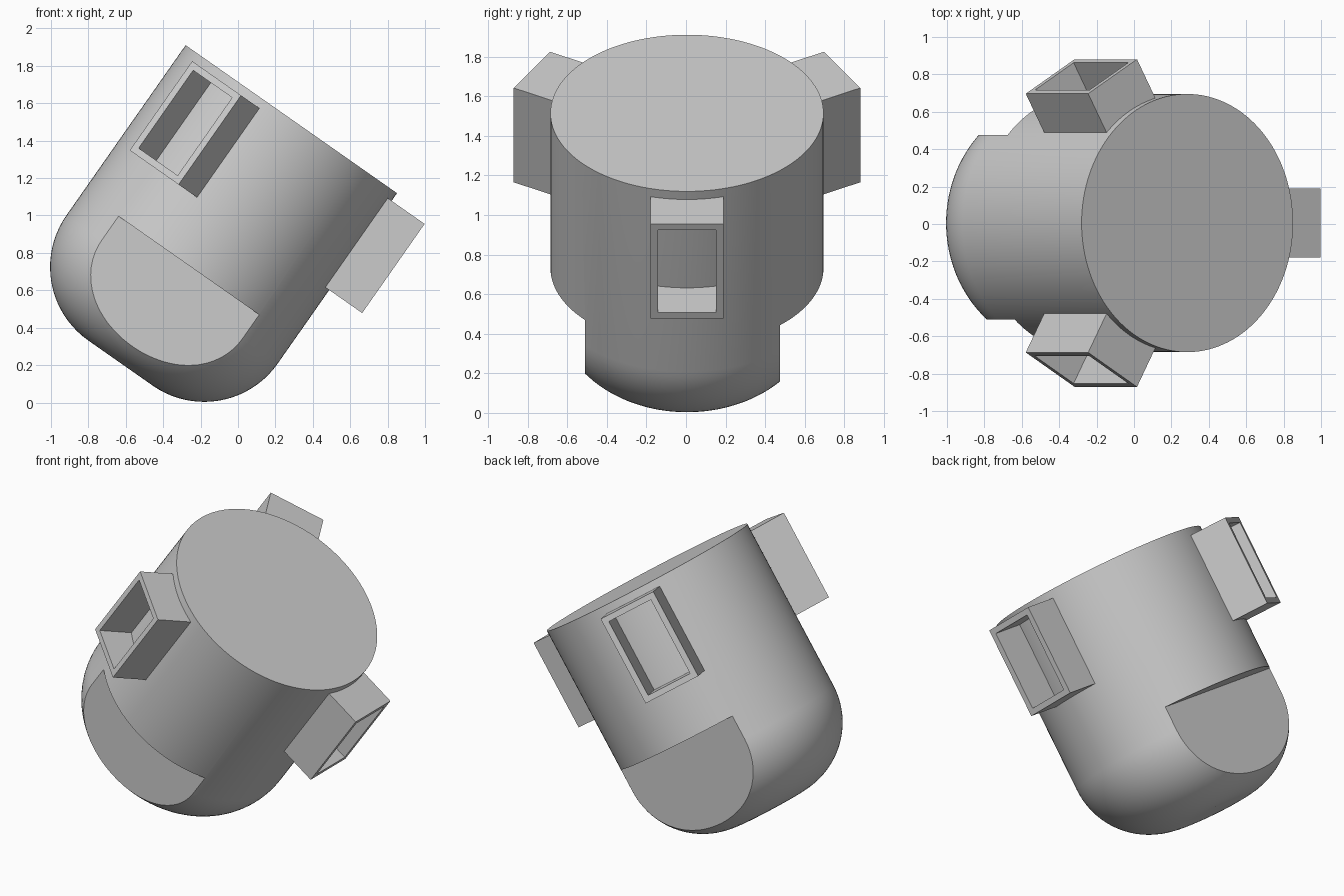
import bpy, bmesh
from math import sin, cos, pi, radians
from mathutils import Matrix, Vector

cube = bpy.data.objects.get("Cube")
if cube:
    bpy.data.objects.remove(cube, do_unlink=True)

RADIUS, FILLET, LENGTH = 0.69, 0.48, 1.592
TILT = Matrix.Translation((0.285, 0.005, 1.515)) @ Matrix.Rotation(radians(35), 4, 'Y')

grey = bpy.data.materials.new("plain grey")
grey.use_nodes = True
colour = (0.6, 0.6, 0.6, 1)
grey.diffuse_color = colour
grey.node_tree.nodes["Principled BSDF"].inputs["Base Color"].default_value = colour


def make_object(name, bm, matrix):
    bmesh.ops.recalc_face_normals(bm, faces=bm.faces)
    mesh = bpy.data.meshes.new(name)
    bm.to_mesh(mesh)
    bm.free()
    mesh.materials.append(grey)
    obj = bpy.data.objects.new(name, mesh)
    obj.matrix_world = matrix
    bpy.context.collection.objects.link(obj)
    return obj


def add_box(bm, low, high):
    low, high = Vector(low), Vector(high)
    size = Matrix.Diagonal((high - low).to_4d())
    size[3][3] = 1
    bmesh.ops.create_cube(bm, size=1, matrix=Matrix.Translation((low + high) / 2) @ size)


def cut(obj, cutter):
    mod = obj.modifiers.new("cut", 'BOOLEAN')
    mod.operation = 'DIFFERENCE'
    mod.solver = 'EXACT'
    mod.object = cutter
    cutter.hide_render = True
    bpy.context.view_layer.update()
    graph = bpy.context.evaluated_depsgraph_get()
    result = bpy.data.meshes.new_from_object(obj.evaluated_get(graph))
    obj.modifiers.clear()
    obj.data = result
    bpy.data.objects.remove(cutter, do_unlink=True)


# Round body: lathed side wall and rounded lower edge, closed by flat discs
bm = bmesh.new()
SEGMENTS, STEPS = 128, 20
profile = [(RADIUS, 0)]
for i in range(STEPS + 1):
    a = i / STEPS * pi / 2
    profile.append((RADIUS - FILLET + FILLET * cos(a), -LENGTH + FILLET - FILLET * sin(a)))
rings = [[bm.verts.new((r * cos(2 * pi * k / SEGMENTS), r * sin(2 * pi * k / SEGMENTS), z))
          for k in range(SEGMENTS)] for r, z in profile]
for upper, lower in zip(rings, rings[1:]):
    for k in range(SEGMENTS):
        n = (k + 1) % SEGMENTS
        bm.faces.new((upper[k], lower[k], lower[n], upper[n]))
bm.faces.new(rings[0])
bm.faces.new(rings[-1])
body = make_object("body", bm, TILT)

# Flat recesses low on the front and back
for name, near, far in (("front_cutter", -0.515, -1), ("back_cutter", 0.47, 1)):
    bm = bmesh.new()
    add_box(bm, (-1, min(near, far), -2), (1, max(near, far), -0.955))
    cut(body, make_object(name, bm, TILT))

bpy.ops.object.select_all(action='DESELECT')
body.select_set(True)
bpy.context.view_layer.objects.active = body
bpy.ops.object.shade_smooth_by_angle(angle=radians(30))

# Three open rectangular sockets spaced evenly round the body
HALF, TOP, BOTTOM, RIM = 0.184, -0.05, -0.632, 0.037
for name, angle in (("left_socket", 0), ("back_socket", 120), ("front_socket", 240)):
    bm = bmesh.new()
    loops = []
    for x, inset in ((0.64, 0), (0.905, 0), (0.905, RIM), (0.64, RIM)):
        w, t, b = HALF - inset, TOP - inset, BOTTOM + inset
        loops.append([bm.verts.new((x, y, z)) for y, z in ((-w, b), (w, b), (w, t), (-w, t))])
    for i in range(4):
        one, two = loops[i], loops[(i + 1) % 4]
        for k in range(4):
            n = (k + 1) % 4
            bm.faces.new((one[k], one[n], two[n], two[k]))
    make_object(name, bm, TILT @ Matrix.Rotation(radians(angle), 4, 'Z'))
